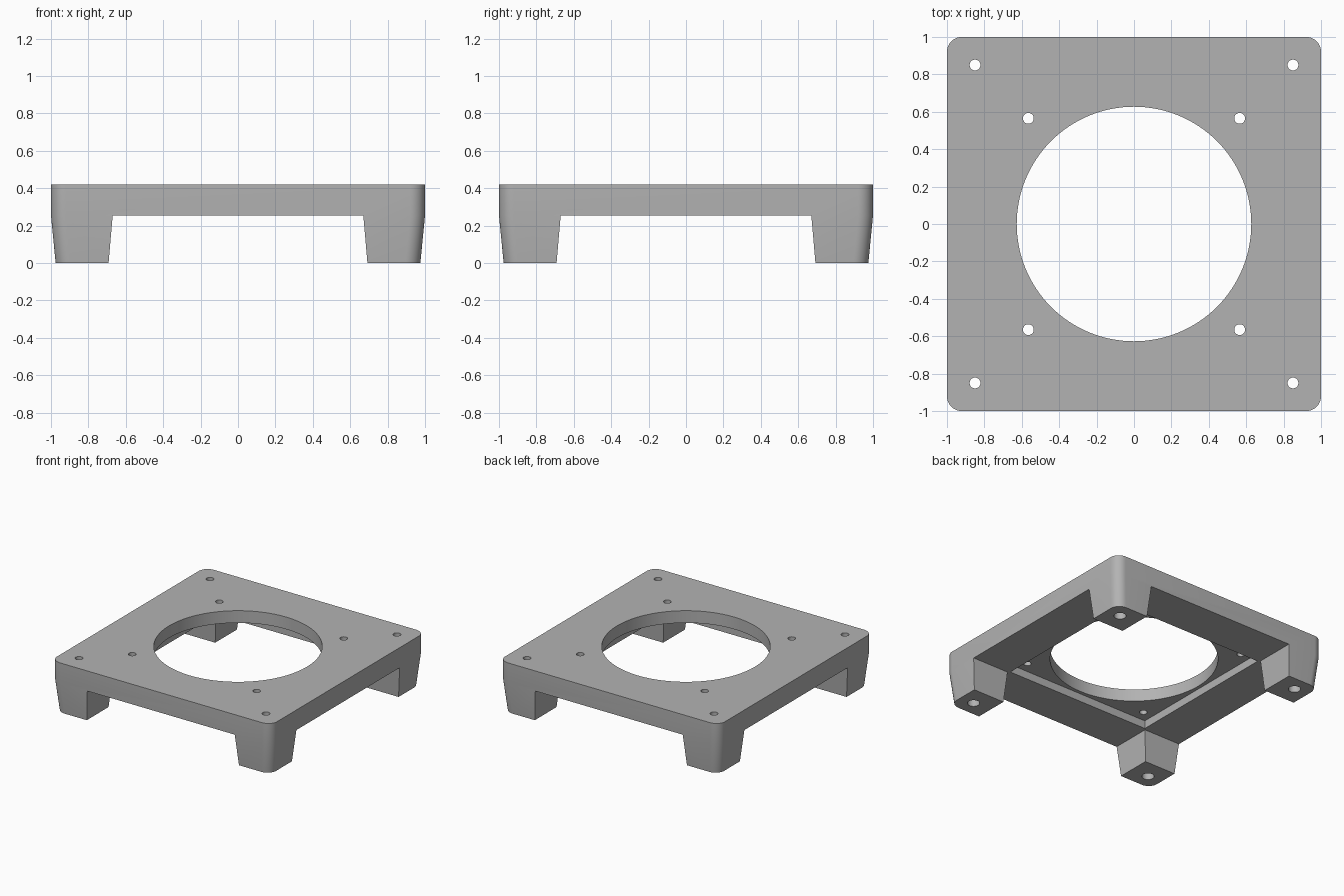
import bpy
import bmesh
from math import cos, sin, pi, radians

if "Cube" in bpy.data.objects:
    bpy.data.objects.remove(bpy.data.objects["Cube"], do_unlink=True)

TOP, RIM, FLOOR = 0.42, 0.255, 0.32    # top face, underside rim, pocket floor
LEG_IN, LEG_IN_FOOT = 0.67, 0.692      # inner leg faces at rim and foot

grey = bpy.data.materials.new("plain grey")
grey.use_nodes = True
colour = (0.45, 0.45, 0.45, 1)
grey.diffuse_color = colour
grey.node_tree.nodes["Principled BSDF"].inputs["Base Color"].default_value = colour


def loft(name, sections):
    """Closed solid through rings of (outline, height)."""
    bm = bmesh.new()
    rings = [[bm.verts.new((x, y, z)) for x, y in outline] for outline, z in sections]
    bm.faces.new(rings[0][::-1])
    bm.faces.new(rings[-1])
    count = len(rings[0])
    for low, high in zip(rings, rings[1:]):
        for i in range(count):
            j = (i + 1) % count
            bm.faces.new((low[i], low[j], high[j], high[i]))
    bmesh.ops.recalc_face_normals(bm, faces=bm.faces)
    mesh = bpy.data.meshes.new(name)
    bm.to_mesh(mesh)
    bm.free()
    mesh.materials.append(grey)
    obj = bpy.data.objects.new(name, mesh)
    bpy.context.collection.objects.link(obj)
    return obj


def rectangle(a, b):
    return [(-a, -b), (a, -b), (a, b), (-a, b)]


def circle(x, y, r, n):
    return [(x + r * cos(2 * pi * i / n), y + r * sin(2 * pi * i / n)) for i in range(n)]


def rounded_square(half, r=0.08, n=10):
    points = []
    for quarter, (sx, sy) in enumerate(((1, 1), (-1, 1), (-1, -1), (1, -1))):
        for i in range(n + 1):
            a = (quarter + i / n) * pi / 2
            points.append((sx * (half - r) + r * cos(a), sy * (half - r) + r * sin(a)))
    return points


# Body with tapered lower half
body = loft("fan_mount_body", [(rounded_square(0.975), 0),
                               (rounded_square(1), RIM),
                               (rounded_square(1), TOP)])
cutters = []

# Channels between the legs, widening downwards
slope = (LEG_IN_FOOT - LEG_IN) / RIM
wide = LEG_IN_FOOT + slope * 0.1
cutters.append(loft("channel_cutter_x", [(rectangle(wide, 1.5), -0.1),
                                         (rectangle(LEG_IN, 1.5), RIM)]))
cutters.append(loft("channel_cutter_y", [(rectangle(1.5, wide), -0.1),
                                         (rectangle(1.5, LEG_IN), RIM)]))

# Square pocket and large round opening
cutters.append(loft("pocket_cutter", [(rectangle(0.655, 0.655), 0.1),
                                      (rectangle(0.655, 0.655), FLOOR)]))
cutters.append(loft("opening_cutter", [(circle(0, 0, 0.627, 128), 0.2),
                                       (circle(0, 0, 0.627, 128), 0.6)]))

# Screw holes, with wider bores up through the legs
for sx in (-1, 1):
    for sy in (-1, 1):
        for label, d, r, low, high in (("inner_hole", 0.565, 0.029, 0.2, 0.6),
                                       ("leg_bore", 0.85, 0.046, -0.1, FLOOR),
                                       ("leg_hole", 0.85, 0.029, 0.2, 0.6)):
            outline = circle(sx * d, sy * d, r, 32)
            cutters.append(loft(label + "_cutter", [(outline, low), (outline, high)]))

bpy.context.view_layer.objects.active = body
for cutter in cutters:
    cutter.hide_render = True
    cut = body.modifiers.new("cut", 'BOOLEAN')
    cut.operation = 'DIFFERENCE'
    cut.solver = 'EXACT'
    cut.object = cutter
    bpy.ops.object.modifier_apply(modifier=cut.name)
for cutter in cutters:
    bpy.data.objects.remove(cutter, do_unlink=True)

bpy.ops.object.select_all(action='DESELECT')
body.select_set(True)
bpy.ops.object.shade_smooth_by_angle(angle=radians(30))
